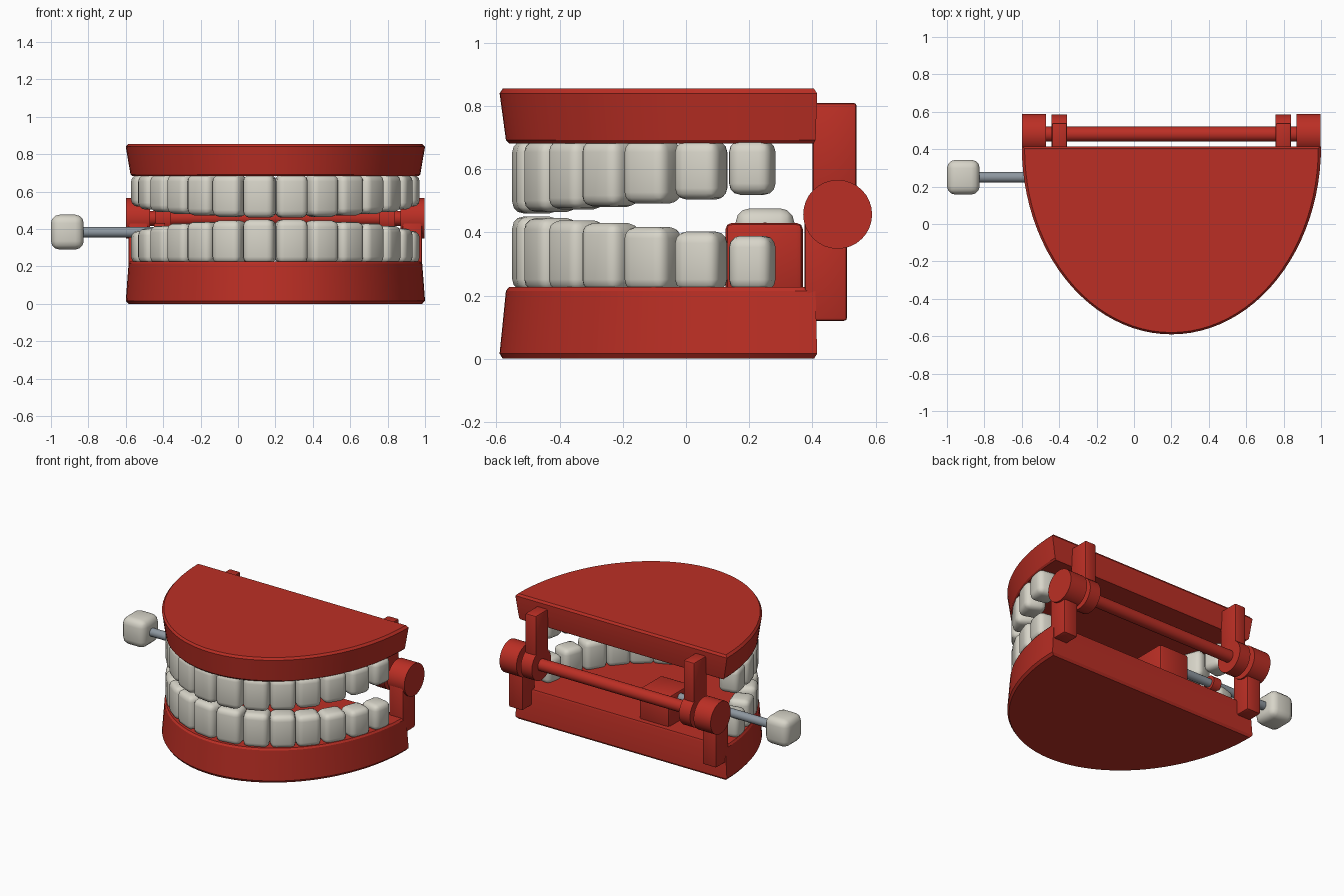
import bpy, bmesh, math
from mathutils import Matrix, Vector

if "Cube" in bpy.data.objects:
    bpy.data.objects.remove(bpy.data.objects["Cube"])


def material(name, rgb):
    m = bpy.data.materials.new(name)
    m.diffuse_color = (*rgb, 1)
    m.use_nodes = True
    m.node_tree.nodes["Principled BSDF"].inputs["Base Color"].default_value = m.diffuse_color
    return m


RED = material("red plastic", (0.50, 0.028, 0.018))
IVORY = material("ivory", (0.68, 0.66, 0.58))
STEEL = material("steel", (0.27, 0.31, 0.35))
CX, BACK = 0.2, 0.41     # middle of the straight back edge of the jaws


def finish(bm, name, mat, angle=30):
    bmesh.ops.recalc_face_normals(bm, faces=bm.faces)
    me = bpy.data.meshes.new(name)
    bm.to_mesh(me)
    bm.free()
    me.materials.append(mat)
    ob = bpy.data.objects.new(name, me)
    bpy.context.collection.objects.link(ob)
    bpy.context.view_layer.objects.active = ob
    ob.select_set(True)
    bpy.ops.object.shade_smooth_by_angle(angle=math.radians(angle))
    ob.select_set(False)
    return ob


def box(name, lo, hi, mat, bevel=0.01, segs=2, turn=0, angle=30):
    """Rounded box between two corners, turned about its own centre."""
    lo, hi = Vector(lo), Vector(hi)
    bm = bmesh.new()
    bmesh.ops.create_cube(bm, size=1)
    bmesh.ops.scale(bm, vec=hi - lo, verts=bm.verts)
    bmesh.ops.bevel(bm, geom=bm.edges[:], offset=bevel, segments=segs,
                    profile=0.5, affect='EDGES')
    bm.transform(Matrix.Translation((lo + hi) / 2) @ Matrix.Rotation(turn, 4, 'Z'))
    return finish(bm, name, mat, angle)


def rod(name, x0, x1, y, z, r, mat, segs=32):
    """Cylinder along x."""
    bm = bmesh.new()
    bmesh.ops.create_cone(bm, cap_ends=True, segments=segs, radius1=r, radius2=r,
                          depth=x1 - x0)
    bm.transform(Matrix.Translation(((x0 + x1) / 2, y, z))
                 @ Matrix.Rotation(math.pi / 2, 4, 'Y'))
    return finish(bm, name, mat)


def gum(name, rings):
    """Half-ellipse slab lofted through rings of (z, x radius, y radius, back y)."""
    bm = bmesh.new()
    n = 48
    loops = []
    for z, rx, ry, back in rings:
        loops.append([bm.verts.new((CX - rx * math.cos(math.pi * i / n),
                                    back - ry * math.sin(math.pi * i / n), z))
                      for i in range(n + 1)])
    for a, b in zip(loops, loops[1:]):
        for i in range(n + 1):
            j = (i + 1) % (n + 1)
            bm.faces.new((a[i], a[j], b[j], b[i]))
    bm.faces.new(loops[0])
    bm.faces.new(loops[-1])
    return finish(bm, name, RED)


# Jaws
gum("lower_gum", [(0, 0.785, 0.985, 0.405), (0.016, 0.80, 1.005, 0.415),
                  (0.215, 0.785, 0.98, 0.41), (0.227, 0.775, 0.965, 0.405)])
gum("upper_gum", [(0.682, 0.765, 0.965, 0.405), (0.692, 0.775, 0.98, 0.41),
                  (0.84, 0.80, 1.005, 0.415), (0.855, 0.785, 0.985, 0.405)])

# Teeth: (angle from the front, width, lower tip, upper tip) for one side
TEETH = [(6.8, 0.168, 0.450, 0.460), (20, 0.162, 0.445, 0.465),
         (32, 0.158, 0.438, 0.473), (43.2, 0.155, 0.430, 0.481),
         (54.6, 0.155, 0.417, 0.491), (66, 0.148, 0.402, 0.504),
         (77, 0.137, 0.389, 0.519)]
for side in (-1, 1):
    for k, (deg, w, low, high) in enumerate(TEETH):
        t = math.radians(deg)
        x = CX + side * 0.715 * math.sin(t)
        y = BACK - 0.89 * math.cos(t)
        turn = side * math.atan2(0.89 * math.sin(t), 0.715 * math.cos(t))
        label = f"{'left' if side < 0 else 'right'}_{k + 1}"
        for jaw, z0, z1 in (("lower", 0.215, low), ("upper", high, 0.69)):
            box(f"{jaw}_tooth_{label}", (x - w / 2, y - 0.07, z0),
                (x + w / 2, y + 0.07, z1), IVORY, 0.036, 3, turn, 35)

# Hinge: long pin, end drums, inner collars and their arms
HY, HZ = 0.48, 0.457
rod("hinge_pin", -0.58, 0.98, HY, HZ, 0.04, RED)
for side, label in ((-1, "left"), (1, "right")):
    def span(a, b):
        return sorted((CX + side * a, CX + side * b))
    a, b = span(0.67, 0.798)
    rod(f"hinge_drum_{label}", a, b, HY, HZ, 0.109, RED)
    a, b = span(0.68, 0.785)
    box(f"lower_arm_{label}", (a, 0.375, 0.12), (b, 0.51, 0.47), RED)
    a, b = span(0.557, 0.64)
    rod(f"hinge_collar_{label}", a, b, HY, HZ, 0.105, RED)
    box(f"upper_arm_{label}", (a, 0.40, 0.50), (b, 0.54, 0.81), RED)

# Wind-up mechanism: housing, shaft, collar and knob
box("motor_housing", (-0.13, 0.125, 0.20), (0.10, 0.37, 0.43), RED, 0.02)
rod("key_shaft", -0.86, -0.10, 0.25, 0.383, 0.028, STEEL, 24)
rod("shaft_collar", -0.45, -0.39, 0.25, 0.383, 0.048, RED, 24)
box("key_knob", (-1.0, 0.157, 0.29), (-0.825, 0.343, 0.476), IVORY, 0.045, 3, 0, 35)
